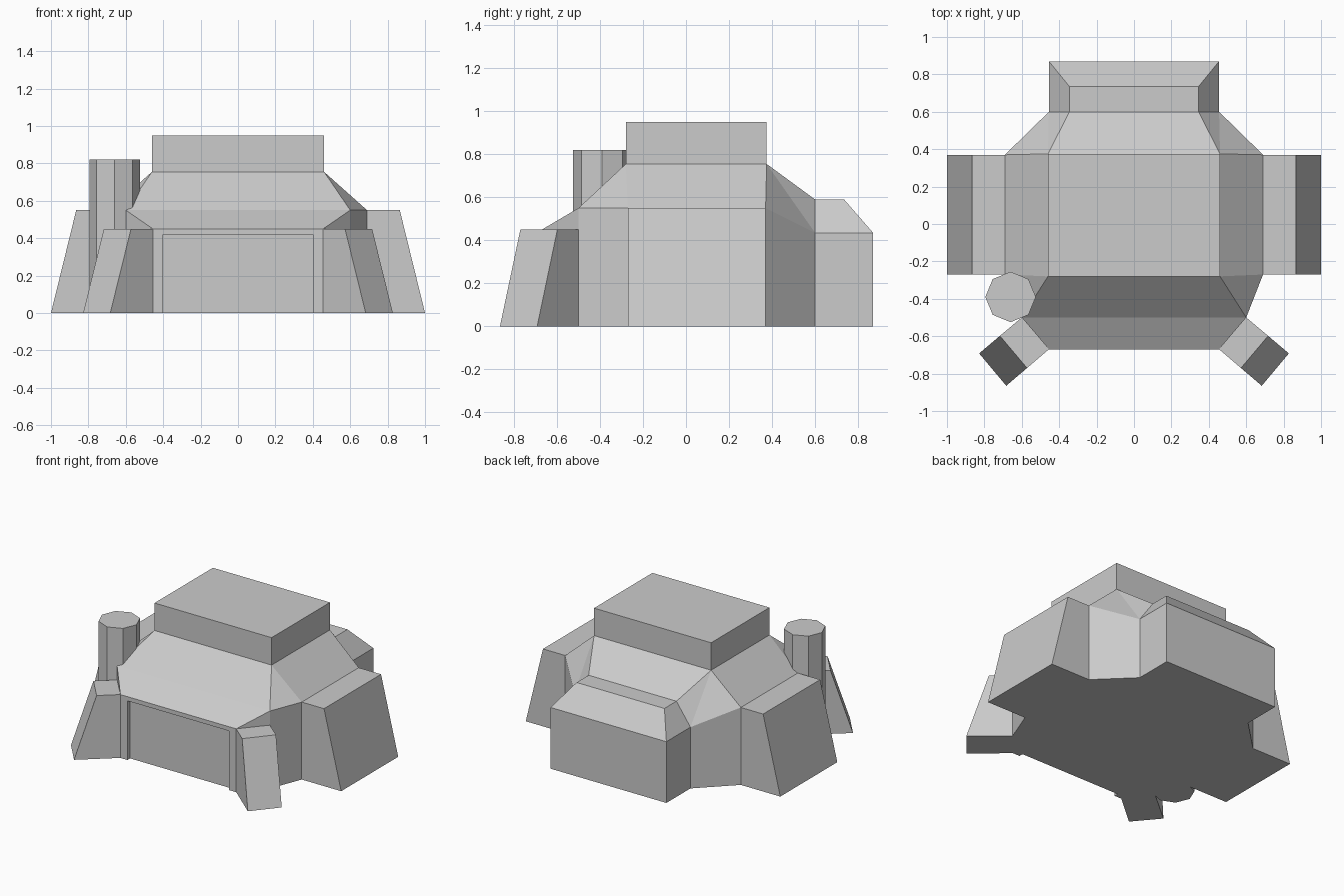
import bpy, bmesh, math

if "Cube" in bpy.data.objects:
    bpy.data.objects.remove(bpy.data.objects["Cube"])


def mirror(pts):
    return [(-x, y, z) for x, y, z in pts]


def span(pts):
    """Face symmetric about x = 0, from its right-hand points."""
    return pts + mirror(pts)[::-1]


def build(name, faces):
    bm = bmesh.new()
    for pts in faces:
        bm.faces.new([bm.verts.new(p) for p in pts])
    bmesh.ops.remove_doubles(bm, verts=bm.verts[:], dist=1e-4)
    bmesh.ops.recalc_face_normals(bm, faces=bm.faces[:])
    me = bpy.data.meshes.new(name)
    bm.to_mesh(me)
    bm.free()
    ob = bpy.data.objects.new(name, me)
    bpy.context.collection.objects.link(ob)
    return ob


def prism(name, bottom, top):
    """Solid between two matching loops."""
    n = len(bottom)
    sides = [[bottom[i], bottom[(i + 1) % n], top[(i + 1) % n], top[i]] for i in range(n)]
    return build(name, sides + [bottom, top])


def at(pts, z):
    return [(x, y, z) for x, y in pts]


# Main body: right-hand eave line, front to back, then roof points
eave = [(.455, -.67, .45), (.60, -.50, .55), (.69, -.27, .55),
        (.69, .37, .55), (.455, .60, .435), (.455, .87, .435)]
base = [(x, y, 0) for x, y, z in eave]
roof_f, roof_b = (.46, -.28, .755), (.46, .375, .755)
ridge_f, ridge_b = (.345, .60, .59), (.345, .735, .59)

# Shallow door recess in the front wall
d0, d1 = (.40, -.67, 0), (.40, -.67, .42)
r0, r1 = (.40, -.64, 0), (.40, -.64, .42)

half = [[base[i], base[i + 1], eave[i + 1], eave[i]] for i in range(5)]
half += [
    [eave[1], eave[2], roof_f],
    [eave[2], eave[3], roof_b, roof_f],
    [eave[3], eave[4], roof_b],
    [eave[4], ridge_f, roof_b],
    [eave[4], eave[5], ridge_b, ridge_f],
    [base[0], d0, d1, eave[0]],
    [d0, r0, r1, d1],
]
strips = [(eave[0], eave[1]), (eave[1], roof_f), (roof_f, roof_b), (roof_b, ridge_f),
          (ridge_f, ridge_b), (ridge_b, eave[5]), (eave[5], base[5]),
          (eave[0], d1), (d1, r1), (r1, r0)]
faces = half + [mirror(f) for f in half] + [span(list(s)) for s in strips]
faces.append(span([r0, d0] + base))
build("main_body", faces)

# Raised roof block
rect = [(-.46, -.28), (.46, -.28), (.46, .375), (-.46, .375)]
prism("roof_block", at(rect, .755), at(rect, .95))

# Sloped side buttresses and splayed front legs
pairs = {
    "side_buttress": (at([(.69, -.27), (1, -.27), (1, .37), (.69, .37)], 0),
                      at([(.69, -.27), (.865, -.27), (.865, .37), (.69, .37)], .55)),
    "front_leg": (at([(.455, -.67), (.683, -.865), (.828, -.692), (.60, -.50)], 0),
                  at([(.455, -.67), (.572, -.77), (.717, -.598), (.60, -.50)], .45)),
}
for name, (lo, hi) in pairs.items():
    prism(name + "_right", lo, hi)
    prism(name + "_left", mirror(lo), mirror(hi))

# Eight-sided chimney
ring = [(-.66 + .135 * math.cos(i * math.pi / 4), -.39 + .135 * math.sin(i * math.pi / 4))
        for i in range(8)]
prism("chimney", at(ring, 0), at(ring, .82))
